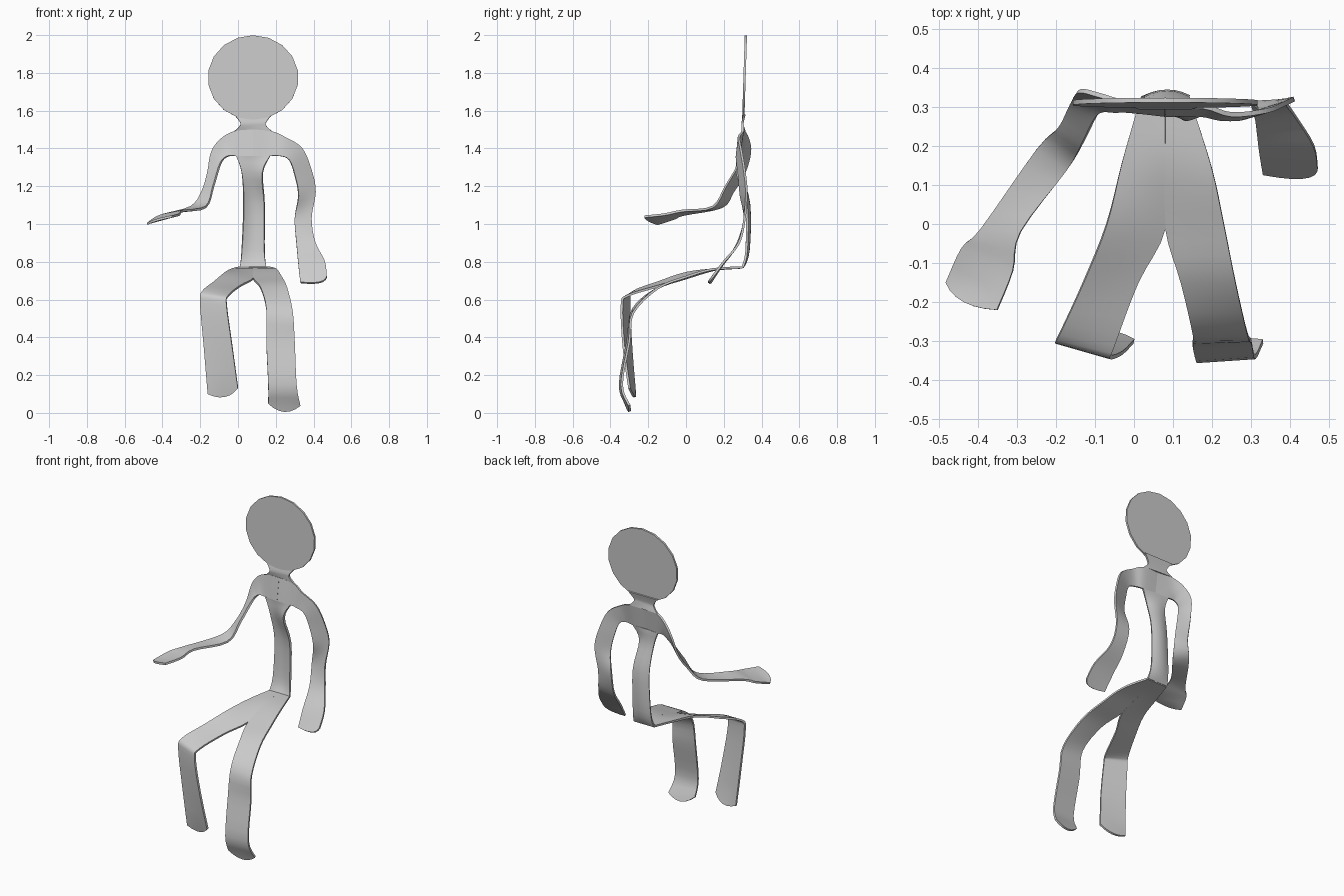
import bpy
import bmesh
from math import pi
from mathutils import Vector, Matrix

cube = bpy.data.objects.get("Cube")
if cube:
    bpy.data.objects.remove(cube, do_unlink=True)

THICKNESS = 0.012
COLUMNS = 6
STEPS = 4

card = bpy.data.materials.new("plain grey card")
card.use_nodes = True
grey = (0.6, 0.6, 0.6, 1)
card.diffuse_color = grey
card.node_tree.nodes["Principled BSDF"].inputs["Base Color"].default_value = grey


def finish(name, bm):
    """Turn a flat sheet into a thin smooth card object."""
    bmesh.ops.recalc_face_normals(bm, faces=bm.faces)
    mesh = bpy.data.meshes.new(name)
    bm.to_mesh(mesh)
    bm.free()
    mesh.materials.append(card)
    obj = bpy.data.objects.new(name, mesh)
    bpy.context.collection.objects.link(obj)
    bpy.ops.object.select_all(action="DESELECT")
    obj.select_set(True)
    bpy.context.view_layer.objects.active = obj
    solid = obj.modifiers.new("card thickness", "SOLIDIFY")
    solid.thickness = THICKNESS
    solid.offset = 0
    bpy.ops.object.modifier_apply(modifier=solid.name)
    bpy.ops.object.shade_smooth_by_angle(angle=pi / 4)
    return obj


def spline(points):
    """Smooth curve passing through every point."""
    padded = [points[0]] + points + [points[-1]]
    curve = []
    for a, b, c, d in zip(padded, padded[1:], padded[2:], padded[3:]):
        for step in range(STEPS):
            t = step / STEPS
            tangent_b, tangent_c = (c - a) / 2, (d - b) / 2
            curve.append(b + tangent_b * t
                         + (3 * (c - b) - 2 * tangent_b - tangent_c) * t ** 2
                         + (2 * (b - c) + tangent_b + tangent_c) * t ** 3)
    return curve + [points[-1]]


def ribbon(name, edge_a, edge_b, tip=(0, 0, 0), bulge=0):
    """Strip between two edges (in hundredths), with a pointed or rounded end."""
    sides = [spline([Vector(p) / 100 for p in edge]) for edge in (edge_a, edge_b)]
    bm = bmesh.new()
    rows = []
    for i, (a, b) in enumerate(zip(*sides)):
        along = i / (len(sides[0]) - 1)
        row = []
        for column in range(COLUMNS + 1):
            u = column / COLUMNS
            crown = 4 * u * (1 - u)
            point = a.lerp(b, u)
            point.y += bulge * crown * 4 * along * (1 - along)
            if along == 1:
                point += Vector(tip) * crown
            row.append(bm.verts.new(point))
        rows.append(row)
    for low, high in zip(rows, rows[1:]):
        for k in range(COLUMNS):
            bm.faces.new((low[k], low[k + 1], high[k + 1], high[k]))
    return finish(name, bm)


# Head: flat oval disc leaning slightly back
bm = bmesh.new()
bmesh.ops.create_circle(bm, cap_ends=True, segments=18, radius=1)
bmesh.ops.transform(bm, verts=bm.verts, matrix=Matrix(
    ((0.24, 0, 0, 0.08), (0, 0.007, 0, 0.31), (0, 0.224, 0, 1.775), (0, 0, 0, 1))))
finish("head", bm)

# Neck flaring into the shoulders
ribbon("neck",
       [(-2, 31, 149), (1, 30, 152), (1, 30, 154), (-2, 31, 158)],
       [(18, 30, 149), (15, 30, 152), (15, 30, 154), (18, 31, 158)])

# Narrow torso, rounded towards the back
ribbon("torso",
       [(1, 30, 77), (2, 32, 86), (3, 32, 110), (2, 29, 127), (-1, 29, 136)],
       [(15, 30, 77), (14, 32, 86), (14, 32, 110), (13, 27, 127), (17, 28, 136)],
       bulge=0.015)

# Right arm reaching forward, palm level
ribbon("right_arm",
       [(8, 30, 150), (-2, 31, 149), (-9, 33, 145), (-14, 34, 138), (-16, 31, 127),
        (-19, 25, 117), (-25, 19, 109), (-39, -1, 105), (-44, -6, 103), (-48, -15, 100)],
       [(8, 28, 136), (-1, 29, 136), (-5, 29, 136), (-8, 29, 134), (-10, 27, 130),
        (-13, 21, 120), (-17, 14, 109), (-29, -2, 107), (-31, -12, 105), (-35, -22, 104)],
       tip=(-0.02, -0.015, 0))

# Left arm hanging down, hand turned forward
ribbon("left_arm",
       [(8, 30, 150), (18, 30, 149), (25, 28, 146), (34, 29, 140), (39, 31, 128),
        (41, 32, 117), (39, 31, 103), (41, 28, 90), (46, 20, 80), (47, 14, 72)],
       [(8, 28, 136), (17, 28, 136), (22, 27, 136), (27, 27, 134), (30, 28, 126),
        (32, 29, 115), (30, 31, 103), (31, 27, 89), (32, 19, 78), (33, 13, 69)],
       tip=(0.03, -0.015, -0.015))

# Seated legs, joined along the middle of the lap
ribbon("right_leg",
       [(1, 30, 77), (-3, 16, 76), (-7, 0, 74), (-13, -15, 69), (-19, -28, 64),
        (-20, -30, 58), (-18, -29, 35), (-16, -27, 10)],
       [(8, 30, 77), (8, 16, 76), (8, -1, 71), (1, -15, 67), (-5, -31, 62),
        (-6, -34, 57), (-3, -33, 35), (0, -30, 13)],
       tip=(0.01, 0.01, -0.03))
ribbon("left_leg",
       [(15, 30, 77), (20, 14, 76), (23, 0, 72), (26, -15, 66), (29, -28, 53),
        (30, -30, 38), (31, -34, 15), (33, -30, 4)],
       [(8, 30, 77), (8, 16, 76), (8, -1, 71), (12, -15, 66), (15, -28, 55),
        (15, -31, 38), (16, -35, 15), (16, -32, 5)],
       tip=(0, 0.01, -0.038))
